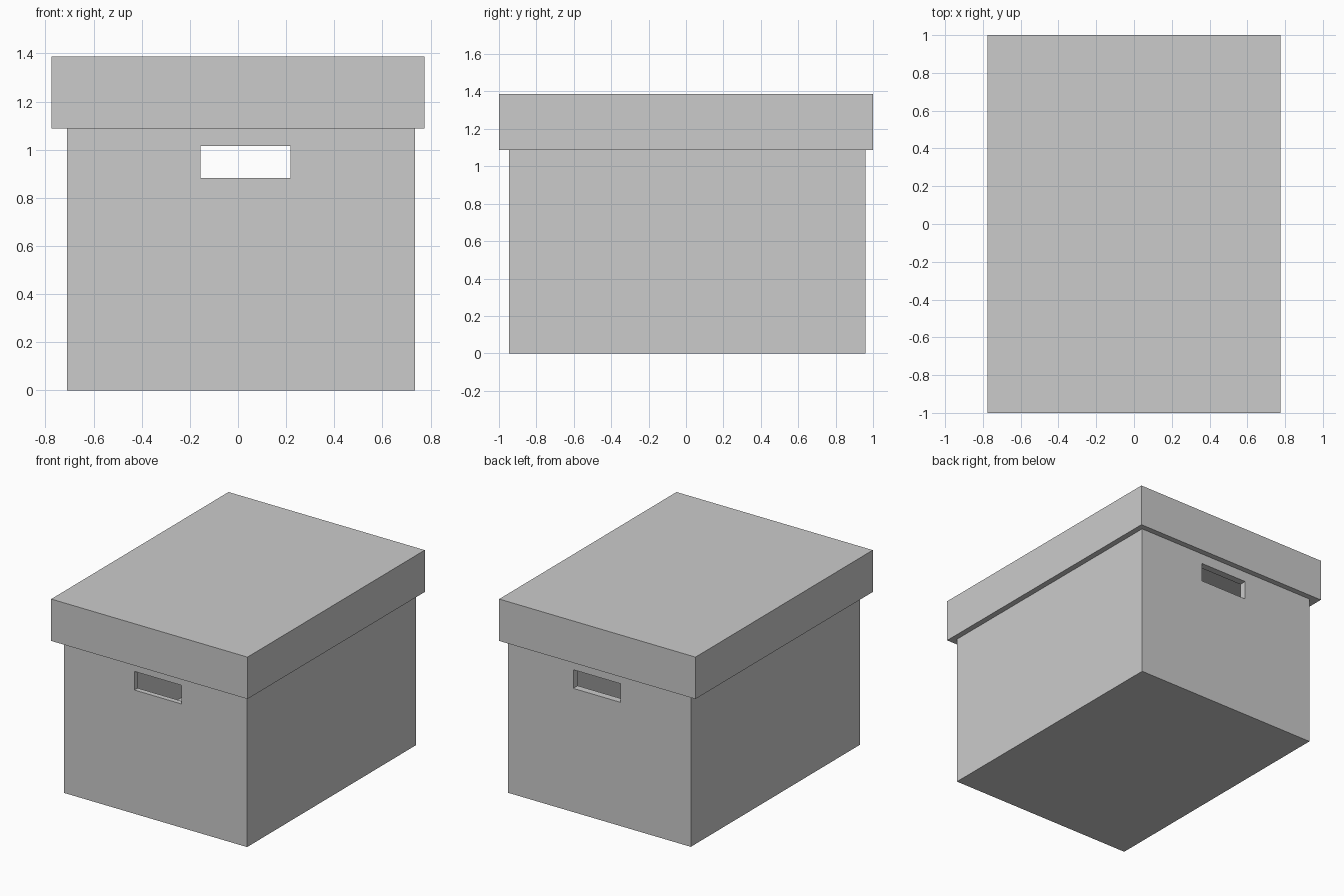
import bpy

if "Cube" in bpy.data.objects:
    bpy.data.objects.remove(bpy.data.objects["Cube"])


def block(name, x0, x1, y0, y1, z0, z1):
    """Axis-aligned box given by its limits."""
    bpy.ops.mesh.primitive_cube_add(
        size=1, location=((x0 + x1) / 2, (y0 + y1) / 2, (z0 + z1) / 2))
    ob = bpy.context.object
    ob.name = name
    ob.scale = (x1 - x0, y1 - y0, z1 - z0)
    bpy.ops.object.transform_apply(location=False, rotation=False, scale=True)
    return ob


def cut(target, cutter):
    """Subtract a hidden cutter from the target."""
    mod = target.modifiers.new(cutter.name, 'BOOLEAN')
    mod.operation = 'DIFFERENCE'
    mod.solver = 'EXACT'
    mod.object = cutter
    cutter.hide_render = True
    cutter.display_type = 'WIRE'


RIM = 1.088   # height where the lid meets the body
FLOOR = 0.20  # inner floor height

# Body: hollow, open at the top, slightly off centre under the lid
body = block("box_body", -0.71, 0.735, -0.947, 0.96, 0, RIM)
cut(body, block("body_cavity_cutter", -0.68, 0.68, -0.91, 0.91, FLOOR, 1.3))

# Hand holes through the front and back walls
cut(body, block("hand_hole_cutter", -0.155, 0.218, -1.2, 1.2, 0.883, 1.016))

# Lid: overhanging cap
lid = block("box_lid", -0.775, 0.775, -1, 1, RIM, 1.387)
